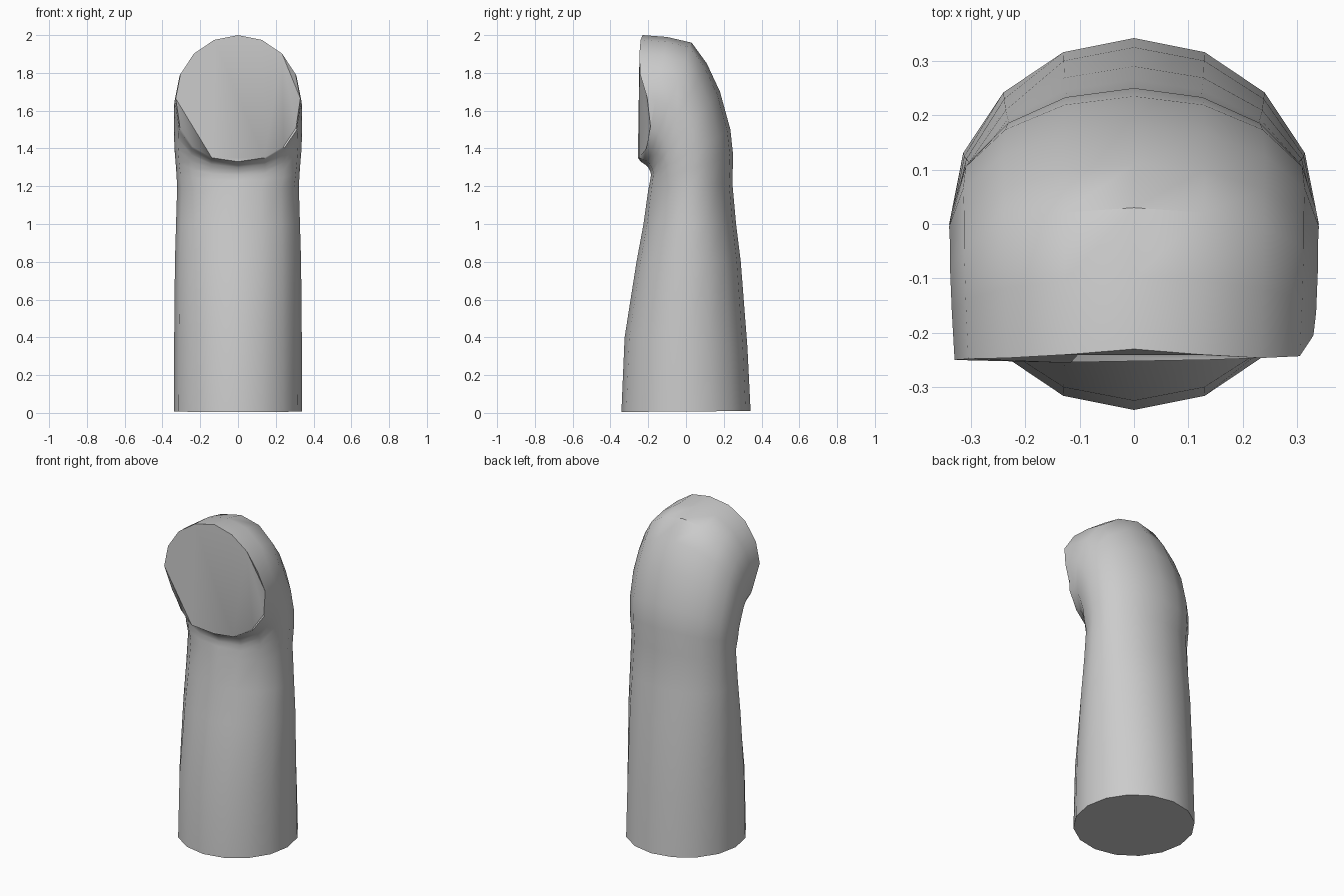
import bpy, bmesh, math

cube = bpy.data.objects.get("Cube")
if cube:
    bpy.data.objects.remove(cube, do_unlink=True)

SIDES = 16

grey = bpy.data.materials.new("plain grey")
grey.use_nodes = True
colour = (0.6, 0.6, 0.6, 1)
grey.diffuse_color = colour
grey.node_tree.nodes["Principled BSDF"].inputs["Base Color"].default_value = colour

# Cross-sections: front y, front z, back y, back z, half width
sections = [
    (-.342, .005, .342, .01, .34),
    (-.325, .4, .325, .35, .338),
    (-.262, .8, .29, .8, .334),
    (-.225, 1.0, .265, 1.0, .328),
    (-.20, 1.18, .245, 1.22, .322),
    (-.19, 1.23, .25, 1.36, .328),
    (-.185, 1.26, .235, 1.5, .335),
    (-.19, 1.28, .18, 1.7, .34),
    (-.20, 1.30, .11, 1.85, .338),
    (-.21, 1.31, .03, 1.96, .338),
    (-.225, 1.32, -.1, 1.99, .335),
    (-.24, 1.33, -.23, 2.0, .33),
]
# Dents around the open end's rim, as y offsets
rim_offset = {1: -.01, 2: .04, 3: .05, 4: .03, 6: -.015, 7: -.01, 9: -.01, 10: -.015,
              11: -.015, 12: -.015, 13: .03, 14: .025, 15: -.015, 5: -.01}


def ring(bm, fy, fz, by, bz, width, bent):
    verts = []
    for i in range(SIDES):
        a = math.tau * i / SIDES
        c, s = math.cos(a), math.sin(a)
        if bent and c > 0:          # squarer underside on the bent part
            c = c ** 0.8
            s = math.copysign(abs(s) ** 0.9, s)
        t = (1 - c) / 2
        verts.append(bm.verts.new((width * s, fy + (by - fy) * t, fz + (bz - fz) * t)))
    return verts


# Bent tube body
bm = bmesh.new()
rings = [ring(bm, *sec, bent=k > 4) for k, sec in enumerate(sections)]
for lower, upper in zip(rings, rings[1:]):
    for i in range(SIDES):
        j = (i + 1) % SIDES
        bm.faces.new((lower[i], lower[j], upper[j], upper[i]))
bm.faces.new(rings[0][::-1])

# Front end: flat centre with a creased fan on each lower corner
rim = rings[-1]
for i, offset in rim_offset.items():
    rim[i].co.y += offset
bm.faces.new([rim[i] for i in (6, 7, 8, 9, 10, 11, 12, 15, 0, 1)])
for hub, path in ((6, range(1, 6)), (12, range(12, 16))):
    for i in path:
        if hub not in (i, i + 1) and i + 1 <= 15:
            bm.faces.new((rim[hub], rim[i], rim[i + 1]))
bmesh.ops.recalc_face_normals(bm, faces=bm.faces[:])

mesh = bpy.data.meshes.new("bent_tube")
bm.to_mesh(mesh)
bm.free()
mesh.materials.append(grey)
tube = bpy.data.objects.new("bent_tube", mesh)
bpy.context.collection.objects.link(tube)
bpy.context.view_layer.objects.active = tube
tube.select_set(True)
bpy.ops.object.shade_smooth_by_angle(angle=math.radians(35))
